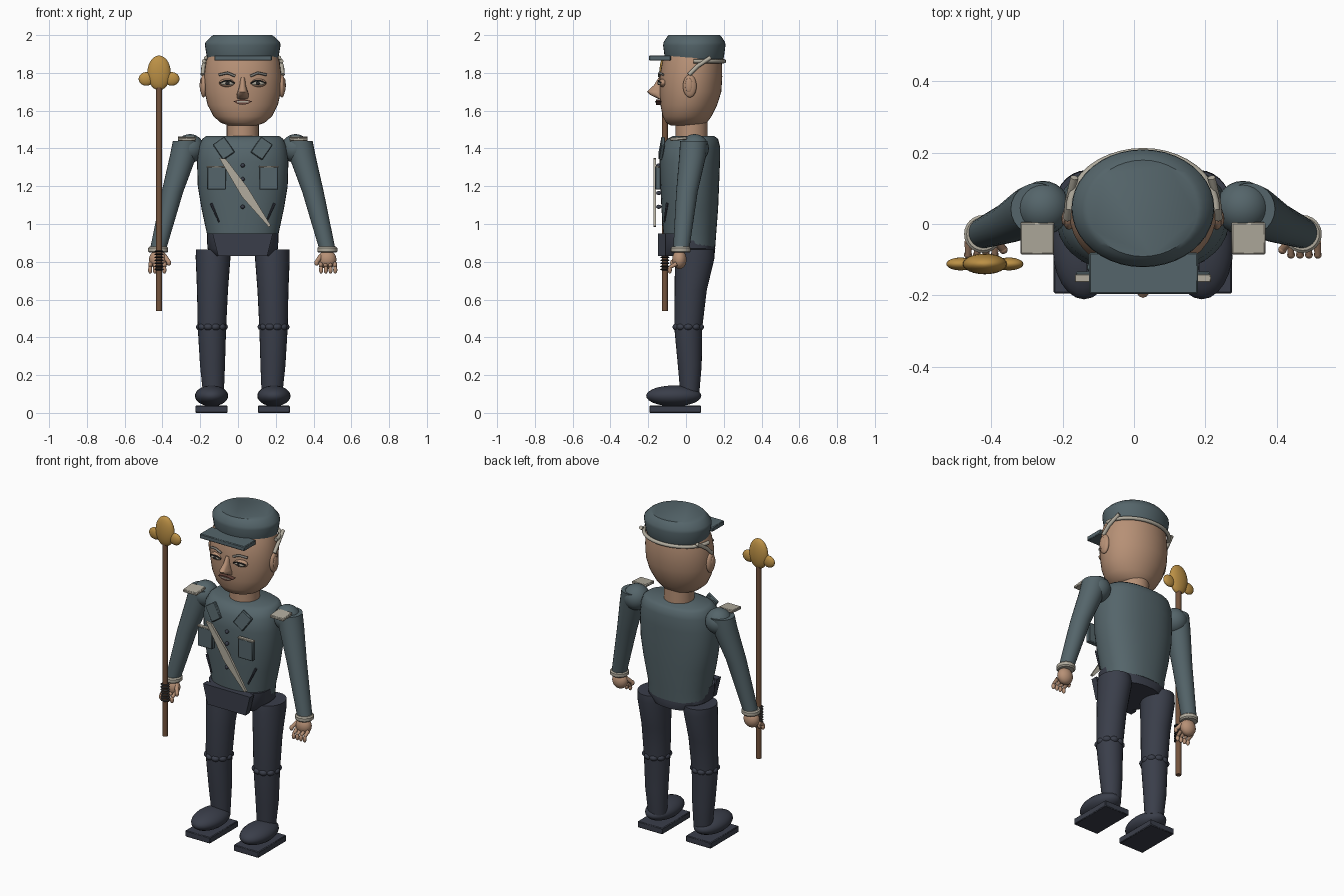
import bpy, bmesh, math
from mathutils import Vector, Matrix, Euler

if "Cube" in bpy.data.objects:
    bpy.data.objects.remove(bpy.data.objects["Cube"], do_unlink=True)

CX = 0.025  # body midline


def material(name, rgb):
    m = bpy.data.materials.new(name)
    m.use_nodes = True
    m.diffuse_color = (*rgb, 1)
    m.node_tree.nodes["Principled BSDF"].inputs["Base Color"].default_value = (*rgb, 1)
    return m


CLOTH = material("grey teal cloth", (0.09, 0.13, 0.145))
NAVY = material("dark navy", (0.042, 0.048, 0.068))
SKIN = material("skin", (0.47, 0.28, 0.18))
CREAM = material("cream trim", (0.44, 0.41, 0.34))
GOLD = material("gold", (0.5, 0.28, 0.06))
WOOD = material("brown wood", (0.17, 0.085, 0.045))
DARK = material("near black", (0.02, 0.02, 0.02))
LIP = material("lip brown", (0.14, 0.06, 0.045))
BROW = material("brow grey", (0.2, 0.19, 0.17))

parts = []


def finish(name, bm, mat):
    bmesh.ops.recalc_face_normals(bm, faces=bm.faces)
    me = bpy.data.meshes.new(name)
    bm.to_mesh(me)
    bm.free()
    me.materials.append(mat)
    ob = bpy.data.objects.new(name, me)
    bpy.context.collection.objects.link(ob)
    parts.append(ob)
    return ob


def loft(name, rings, mat, n=32, power=2.0):
    """Stack of horizontal superellipse rings: (z, x, y, rx, ry)."""
    bm = bmesh.new()
    loops = []
    for z, x, y, rx, ry in rings:
        loop = []
        for i in range(n):
            c, s = math.cos(math.tau * i / n), math.sin(math.tau * i / n)
            px = math.copysign(abs(c) ** (2 / power), c)
            py = math.copysign(abs(s) ** (2 / power), s)
            loop.append(bm.verts.new((x + rx * px, y + ry * py, z)))
        loops.append(loop)
    for a, b in zip(loops, loops[1:]):
        for i in range(n):
            j = (i + 1) % n
            bm.faces.new((a[i], a[j], b[j], b[i]))
    bm.faces.new(loops[0])
    bm.faces.new(loops[-1])
    return finish(name, bm, mat)


def ball(name, loc, radii, mat, rot=(0, 0, 0)):
    bm = bmesh.new()
    bmesh.ops.create_uvsphere(bm, u_segments=24, v_segments=14, radius=1,
                              matrix=Matrix.LocRotScale(Vector(loc), Euler(rot), Vector(radii)))
    return finish(name, bm, mat)


def box(name, loc, size, mat, rot=(0, 0, 0), bevel=0.004):
    bm = bmesh.new()
    bmesh.ops.create_cube(bm, size=1, matrix=Matrix.LocRotScale(Vector(loc), Euler(rot), Vector(size)))
    bmesh.ops.bevel(bm, geom=bm.edges[:], offset=bevel, segments=1, affect='EDGES')
    return finish(name, bm, mat)


def rod(name, a, b, r1, r2, mat, n=16):
    a, b = Vector(a), Vector(b)
    bm = bmesh.new()
    turn = (b - a).to_track_quat('Z', 'Y').to_matrix().to_4x4()
    bmesh.ops.create_cone(bm, cap_ends=True, segments=n, radius1=r1, radius2=r2,
                          depth=(b - a).length, matrix=Matrix.Translation((a + b) / 2) @ turn)
    return finish(name, bm, mat)


def plate(name, points, y, thick, mat):
    """Flat outline in x-z, extruded along y."""
    bm = bmesh.new()
    f = bm.faces.new([bm.verts.new((x, y, z)) for x, z in points])
    ext = bmesh.ops.extrude_face_region(bm, geom=[f])
    bmesh.ops.translate(bm, vec=(0, thick, 0),
                        verts=[v for v in ext['geom'] if isinstance(v, bmesh.types.BMVert)])
    return finish(name, bm, mat)


def tube(name, points, r, mat):
    cu = bpy.data.curves.new(name, 'CURVE')
    cu.dimensions = '3D'
    cu.bevel_depth = r
    cu.bevel_resolution = 2
    cu.use_fill_caps = True
    sp = cu.splines.new('POLY')
    sp.points.add(len(points) - 1)
    for p, co in zip(sp.points, points):
        p.co = (*co, 1)
    cu.materials.append(mat)
    bpy.context.collection.objects.link(bpy.data.objects.new(name, cu))


# torso, neck and pelvis
loft("torso", [(z, CX, y, rx, ry) for z, y, rx, ry in [
    (0.88, 0.02, 0.185, 0.135), (0.95, 0.02, 0.19, 0.14), (1.08, 0.02, 0.218, 0.15),
    (1.2, 0.02, 0.238, 0.155), (1.33, 0.02, 0.242, 0.16), (1.41, 0.025, 0.232, 0.155),
    (1.45, 0.035, 0.215, 0.135), (1.465, 0.04, 0.195, 0.11)]], CLOTH, 40, 2.3)
loft("neck", [(1.44, CX, 0.03, 0.085, 0.085), (1.56, CX, 0.03, 0.085, 0.085)], SKIN)
loft("pelvis", [(0.83, CX, 0.01, 0.145, 0.14), (0.87, CX, 0.01, 0.187, 0.145),
                (0.95, CX, 0.0, 0.19, 0.135)], NAVY, 32, 2.5)
plate("belt_plate", [(-0.105, 0.83), (0.155, 0.83), (0.185, 0.95), (-0.135, 0.95)], -0.148, 0.04, NAVY)

# head
loft("head", [(z, CX, (f + b) / 2, rx, (b - f) / 2) for z, rx, f, b in [
    (1.522, 0.075, -0.08, 0.09), (1.535, 0.115, -0.105, 0.11), (1.57, 0.155, -0.123, 0.135),
    (1.63, 0.186, -0.135, 0.165), (1.7, 0.202, -0.14, 0.187), (1.78, 0.205, -0.14, 0.192),
    (1.86, 0.195, -0.125, 0.19), (1.9, 0.18, -0.11, 0.18)]], SKIN, 40)
loft("nose", [(1.662, CX, -0.13, 0.028, 0.015), (1.685, CX, -0.15, 0.032, 0.042),
              (1.7, CX, -0.155, 0.027, 0.052), (1.735, CX, -0.14, 0.016, 0.03),
              (1.775, CX, -0.13, 0.012, 0.015)], SKIN, 16)
plate("mouth", [(-0.025, 1.65), (0.0, 1.635), (0.025, 1.631), (0.05, 1.635), (0.075, 1.65),
                (0.04, 1.658), (0.01, 1.658)], -0.16, 0.03, LIP)
plate("teeth", [(-0.005, 1.644), (0.055, 1.644), (0.055, 1.65), (-0.005, 1.65)], -0.163, 0.006, CREAM)

# cap
loft("cap_crown", [(z, CX, 0.044, rx, ry) for z, rx, ry in [
    (1.865, 0.183, 0.15), (1.885, 0.19, 0.157), (1.945, 0.2, 0.165), (1.962, 0.198, 0.163),
    (1.99, 0.17, 0.145), (2.0, 0.155, 0.135)]], CLOTH, 40)
box("cap_visor", (0.027, -0.138, 1.879), (0.305, 0.115, 0.028), CLOTH)
tube("cap_strap_back", [(CX + 0.205 * math.cos(t), 0.04 + 0.162 * math.sin(t), 1.862)
                        for t in [math.pi * i / 20 for i in range(21)]], 0.011, CREAM)

# chest details
plate("sash", [(-0.1, 1.35), (-0.065, 1.345), (0.05, 1.195), (0.175, 0.99), (0.162, 0.985),
               (0.02, 1.145)], -0.172, 0.014, CREAM)
for i in range(4):
    ball("button", (CX, -0.144, 1.31 - 0.073 * i), (0.011, 0.014, 0.011), NAVY)

# everything that comes in pairs
for s in (-1, 1):
    side = "left" if s > 0 else "right"

    def at(d, y, z):
        return (CX + s * d, y, z)

    # face
    ball(side + "_ear", at(0.207, 0.02, 1.73), (0.018, 0.036, 0.06), SKIN)
    ball(side + "_ear_hollow", at(0.22, 0.015, 1.735), (0.008, 0.02, 0.038), SKIN)
    ball(side + "_eyelids", at(0.08, -0.122, 1.747), (0.045, 0.022, 0.022), SKIN)
    ball(side + "_eye", at(0.08, -0.135, 1.745), (0.036, 0.014, 0.011), CREAM)
    ball(side + "_iris", at(0.08, -0.147, 1.745), (0.011, 0.005, 0.009), DARK)
    tube(side + "_lash_line", [at(0.042, -0.14, 1.745), at(0.065, -0.147, 1.758),
                               at(0.095, -0.145, 1.758), at(0.12, -0.132, 1.747)], 0.004, DARK)
    tube(side + "_eyebrow", [at(0.04, -0.142, 1.783), at(0.08, -0.14, 1.8),
                             at(0.125, -0.122, 1.79)], 0.007, BROW)
    tube(side + "_cap_strap", [at(0.212, 0.015, 1.79), at(0.208, 0.06, 1.835),
                               at(0.192, 0.13, 1.882)], 0.011, CREAM)

    # coat
    box(side + "_pocket", at(0.138, -0.148, 1.242), (0.1, 0.03, 0.12), CLOTH)
    box(side + "_pocket_trim", at(0.138, -0.152, 1.303), (0.105, 0.022, 0.009), CREAM, bevel=0.002)
    box(side + "_lapel", at(0.1, -0.128, 1.4), (0.075, 0.02, 0.1), CLOTH, (-0.15, s * 0.6, 0))
    rod(side + "_coat_crease", at(0.168, -0.1, 1.11), at(0.125, -0.115, 1.01), 0.007, 0.004, NAVY, 6)
    box(side + "_shoulder_board", at(0.296, -0.04, 1.452), (0.095, 0.09, 0.018), CREAM, (0.08, 0, 0))

    # arm
    ball(side + "_shoulder", at(0.28, 0.045, 1.4), (0.076, 0.076, 0.076), CLOTH)
    loft(side + "_arm", [(z, CX + s * d, y, r, r) for z, d, y, r in [
        (0.87, 0.447, -0.025, 0.043), (1.17, 0.372, 0.005, 0.057), (1.36, 0.315, 0.035, 0.071),
        (1.44, 0.297, 0.042, 0.073)]], CLOTH, 24)
    loft(side + "_cuff", [(z, CX + s * 0.448, -0.028, r, r) for z, r in [
        (0.848, 0.046), (0.855, 0.053), (0.873, 0.053), (0.88, 0.046)]], CREAM, 24)
    ball(side + "_palm", at(0.448, -0.035, 0.812), (0.048, 0.038, 0.05), SKIN)
    for i in range(4):
        d = 0.413 + 0.025 * i
        rod(side + "_finger", at(d, -0.05, 0.79), at(d + 0.002, -0.086, 0.77), 0.012, 0.009, SKIN, 10)
        ball(side + "_fingertip", at(d + 0.002, -0.086, 0.757), (0.011, 0.011, 0.02), SKIN)
    rod(side + "_thumb", at(0.415, -0.04, 0.83), at(0.392, -0.07, 0.8), 0.014, 0.011, SKIN, 10)
    ball(side + "_thumb_tip", at(0.391, -0.072, 0.795), (0.012, 0.012, 0.016), SKIN)

    # leg
    loft(side + "_leg", [(z, CX + s * d, y, rx, ry) for z, d, y, rx, ry in [
        (0.1, 0.155, 0.02, 0.055, 0.05), (0.25, 0.16, 0.02, 0.066, 0.063),
        (0.45, 0.163, 0.012, 0.075, 0.074), (0.65, 0.16, 0.025, 0.082, 0.085),
        (0.82, 0.157, 0.046, 0.092, 0.105), (0.865, 0.158, 0.048, 0.09, 0.1)]], NAVY, 28)
    for i in range(10):
        t = math.tau * i / 10
        ball(side + "_knee_gather", at(0.163 + 0.058 * math.cos(t), 0.012 + 0.06 * math.sin(t), 0.455),
             (0.026, 0.026, 0.02), NAVY)
    ball(side + "_shoe", at(0.165, -0.065, 0.09), (0.088, 0.146, 0.055), NAVY)
    box(side + "_sole", at(0.165, -0.057, 0.019), (0.17, 0.275, 0.038), NAVY)

# staff
SX, SY = -0.418, -0.112
rod("staff", (SX, SY, 0.54), (SX, SY, 1.76), 0.016, 0.016, WOOD)
for i in range(7):
    z = 0.76 + 0.016 * i
    loft("grip_ring", [(z - 0.005, SX, SY, 0.017, 0.017), (z, SX, SY, 0.026, 0.026),
                       (z + 0.005, SX, SY, 0.017, 0.017)], DARK, 16)
ball("finial", (SX, SY, 1.8), (0.062, 0.029, 0.092), GOLD)
for s in (-1, 1):
    ball("finial_lobe", (SX + s * 0.068, SY, 1.768), (0.04, 0.018, 0.036), GOLD)

# smooth shading with sharp edges kept
bpy.ops.object.select_all(action='DESELECT')
for ob in parts:
    ob.select_set(True)
bpy.context.view_layer.objects.active = parts[0]
bpy.ops.object.shade_smooth_by_angle(angle=math.radians(40))
